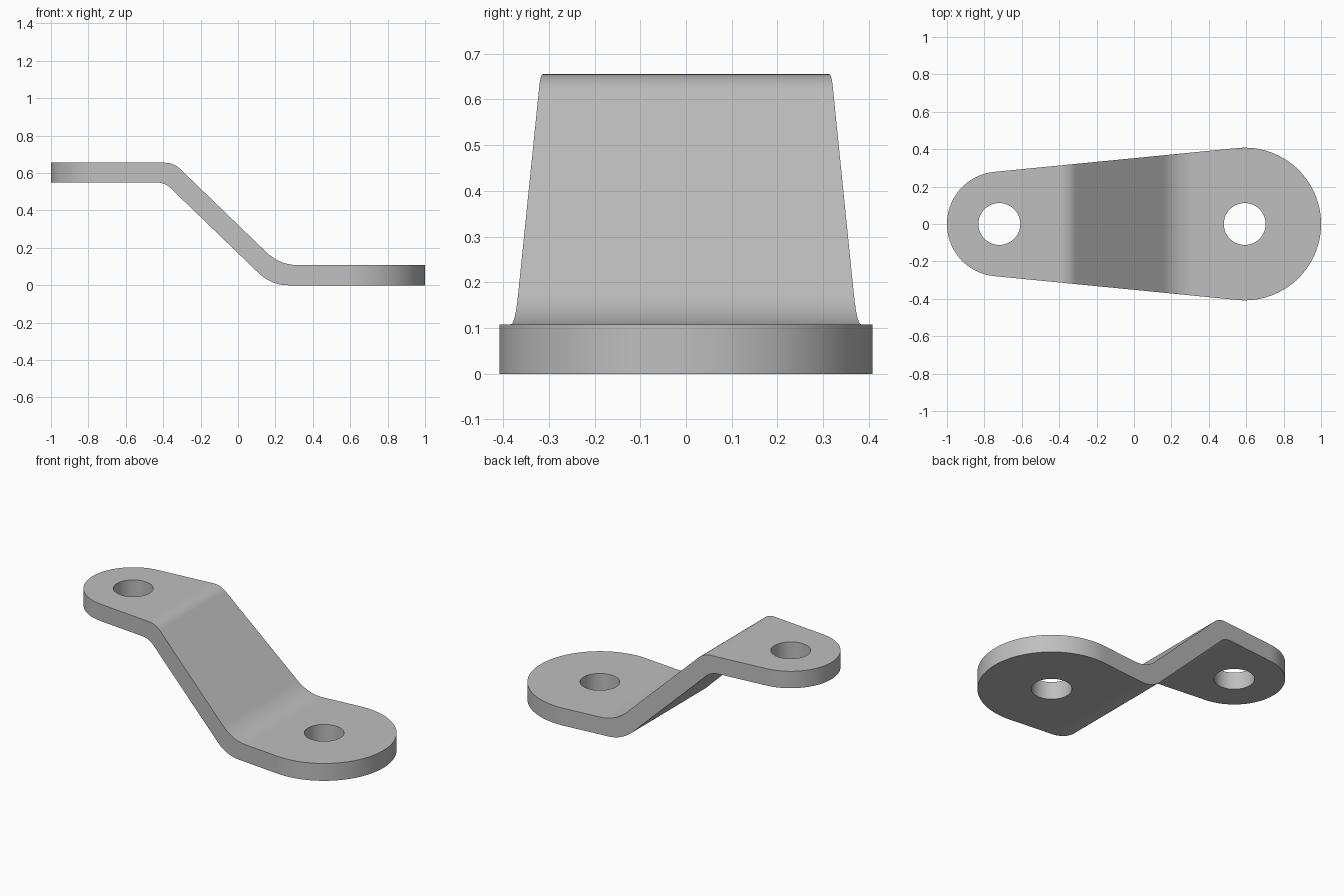
import bpy
import bmesh
from math import asin, cos, sin, pi, radians
from mathutils import Vector

if "Cube" in bpy.data.objects:
    bpy.data.objects.remove(bpy.data.objects["Cube"])

steel = bpy.data.materials.new("plain grey steel")
steel.use_nodes = True
GREY = (0.52, 0.52, 0.52, 1)
steel.diffuse_color = GREY
steel.node_tree.nodes["Principled BSDF"].inputs["Base Color"].default_value = GREY

SMALL_X, SMALL_R = -0.72, 0.28
BIG_X, BIG_R = 0.592, 0.408
HOLE_R = 0.112


def prism(name, points, push):
    """Extrude a closed outline of 3D points along a vector."""
    bm = bmesh.new()
    base = bm.faces.new([bm.verts.new(p) for p in points])
    top = bmesh.ops.extrude_face_region(bm, geom=[base])["geom"]
    bmesh.ops.translate(bm, vec=push, verts=[g for g in top if isinstance(g, bmesh.types.BMVert)])
    # The extrusion may keep or drop the starting cap; make sure the solid is closed
    bmesh.ops.holes_fill(bm, edges=[e for e in bm.edges if e.is_boundary], sides=0)
    bmesh.ops.recalc_face_normals(bm, faces=bm.faces)
    mesh = bpy.data.meshes.new(name)
    bm.to_mesh(mesh)
    bm.free()
    mesh.materials.append(steel)
    obj = bpy.data.objects.new(name, mesh)
    bpy.context.collection.objects.link(obj)
    return obj


def arc(cx, r, start, end, n):
    steps = [start + (end - start) * i / n for i in range(n + 1)]
    return [(cx + r * cos(t), r * sin(t)) for t in steps]


def bend(before, corner, after, length, n=10):
    """Round a corner with a circular arc of the given tangent length."""
    a, c, b = Vector(before), Vector(corner), Vector(after)
    u, v = (a - c).normalized(), (b - c).normalized()
    half = u.angle(v) / 2
    mid = c + (u + v).normalized() * (length / cos(half))
    start, end = c + u * length - mid, c + v * length - mid
    spokes = [start.lerp(end, i / n).normalized() for i in range(n + 1)]
    return [mid + s * start.length for s in spokes]


# Side profile: two level ends joined by a sloped web
top = [(-1.2, 0.655), (-0.344, 0.655), (0.223, 0.108), (1.2, 0.108)]
low = [(1.2, 0), (0.178, 0), (-0.392, 0.55), (-1.2, 0.55)]
profile = ([top[0]] + bend(*top[:3], 0.045) + bend(*top[1:], 0.095) + [top[3]]
           + [low[0]] + bend(*low[:3], 0.09) + bend(*low[1:], 0.045) + [low[3]])
bracket = prism("offset_bracket", [(p[0], -0.6, p[1]) for p in profile], (0, 1.2, 0))

# Plan outline: a small and a large rounded end with tangent sides
lean = pi / 2 + asin((BIG_R - SMALL_R) / (BIG_X - SMALL_X))
plan = arc(BIG_X, BIG_R, -lean, lean, 64) + arc(SMALL_X, SMALL_R, lean, 2 * pi - lean, 56)
outline = prism("plan_outline", [(x, y, -0.3) for x, y in plan], (0, 0, 1.3))

# Bolt holes
cutters = [(outline, "INTERSECT")]
for name, x in (("upper_hole", SMALL_X), ("lower_hole", BIG_X)):
    ring = arc(x, HOLE_R, 0, 2 * pi, 48)[:-1]
    cutters.append((prism(name, [(px, py, -0.4) for px, py in ring], (0, 0, 1.5)), "DIFFERENCE"))

bpy.ops.object.select_all(action="DESELECT")
bpy.context.view_layer.objects.active = bracket
bracket.select_set(True)
for cutter, operation in cutters:
    cutter.hide_render = True
    mod = bracket.modifiers.new(cutter.name, "BOOLEAN")
    mod.operation, mod.object, mod.solver = operation, cutter, "EXACT"
    bpy.ops.object.modifier_apply(modifier=mod.name)
    bpy.data.objects.remove(cutter)

# Smooth bends and rims, crisp edges, level flats
bpy.ops.object.shade_smooth_by_angle(angle=radians(30))
flats = bracket.modifiers.new("flat_faces", "WEIGHTED_NORMAL")
flats.keep_sharp = True
